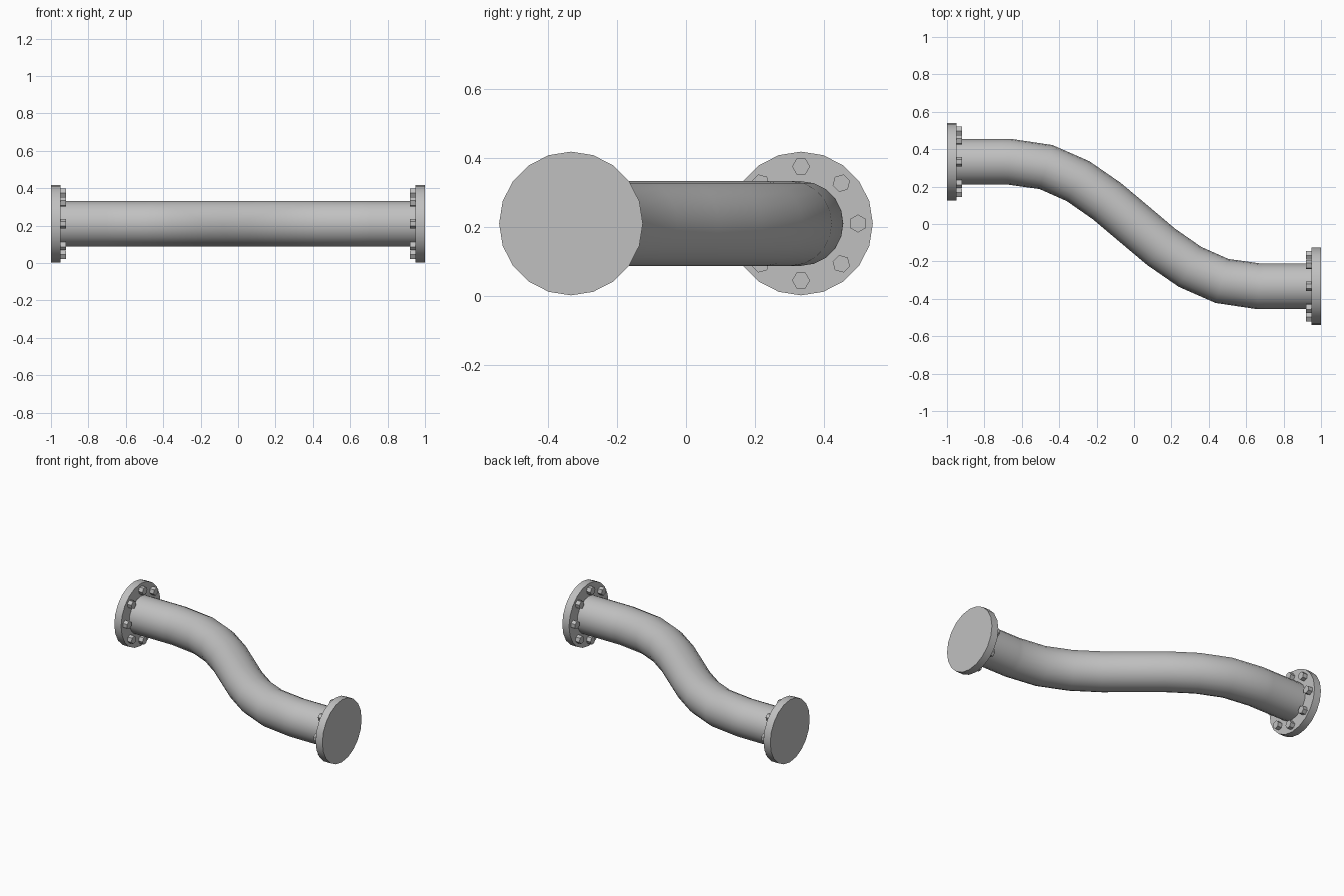
import bpy
from math import cos, sin, pi, radians
from mathutils import Matrix, Vector

default = bpy.data.objects.get("Cube")
if default:
    bpy.data.objects.remove(default, do_unlink=True)

AXIS_Z = 0.21      # height of the pipe centreline
OFFSET_Y = 0.333   # sideways offset of each end

steel = bpy.data.materials.new("grey steel")
steel.use_nodes = True
steel.diffuse_color = (0.53, 0.53, 0.53, 1)
steel.node_tree.nodes["Principled BSDF"].inputs["Base Color"].default_value = steel.diffuse_color


def finish(obj, name):
    obj.name = name
    obj.data.materials.clear()
    obj.data.materials.append(steel)
    bpy.ops.object.select_all(action='DESELECT')
    obj.select_set(True)
    bpy.context.view_layer.objects.active = obj
    bpy.ops.object.shade_smooth_by_angle(angle=radians(35))


def disc(name, sides, radius, x0, x1, y, z, turn=0):
    """Prism lying along x, with a corner pointing up before it is turned."""
    bpy.ops.mesh.primitive_cylinder_add(vertices=sides, radius=radius, depth=abs(x1 - x0))
    obj = bpy.context.object
    upright = Matrix.Rotation(pi / 2, 4, 'Z') @ Matrix.Rotation(pi / 2, 4, 'X')
    obj.data.transform(Matrix.Rotation(turn, 4, 'X') @ upright)
    obj.location = ((x0 + x1) / 2, y, z)
    finish(obj, name)


# S-shaped pipe swept along a curve
curve = bpy.data.curves.new("pipe", 'CURVE')
curve.dimensions = '3D'
curve.resolution_u = 8
curve.bevel_depth = 0.1225
curve.bevel_resolution = 8
spline = curve.splines.new('BEZIER')
spline.bezier_points.add(3)
# each entry: position, reach of the handle before, reach of the handle after
knots = [(-0.97, -OFFSET_Y, 0.1, 0.1), (-0.667, -OFFSET_Y, 0.1, 0.567),
         (0.667, OFFSET_Y, 0.567, 0.1), (0.97, OFFSET_Y, 0.1, 0.1)]
for point, (x, y, before, after) in zip(spline.bezier_points, knots):
    point.handle_left_type = point.handle_right_type = 'FREE'
    point.co = Vector((x, -y, AXIS_Z))
    point.handle_left = point.co - Vector((before, 0, 0))
    point.handle_right = point.co + Vector((after, 0, 0))
pipe = bpy.data.objects.new("pipe", curve)
bpy.context.collection.objects.link(pipe)
bpy.ops.object.select_all(action='DESELECT')
pipe.select_set(True)
bpy.context.view_layer.objects.active = pipe
bpy.ops.object.convert(target='MESH')
finish(bpy.context.object, "pipe")

# End flanges, each with a ring of eight hexagonal bolts on the inner face
for side, label in ((-1, "right"), (1, "left")):
    y = -side * OFFSET_Y
    disc(label + "_flange", 20, 0.208, side, side * 0.95, y, AXIS_Z)
    for i in range(8):
        a = i * pi / 4
        disc(f"{label}_bolt_{i + 1}", 6, 0.026, side * 0.96, side * 0.92,
             y + 0.165 * cos(a), AXIS_Z + 0.165 * sin(a), a)
